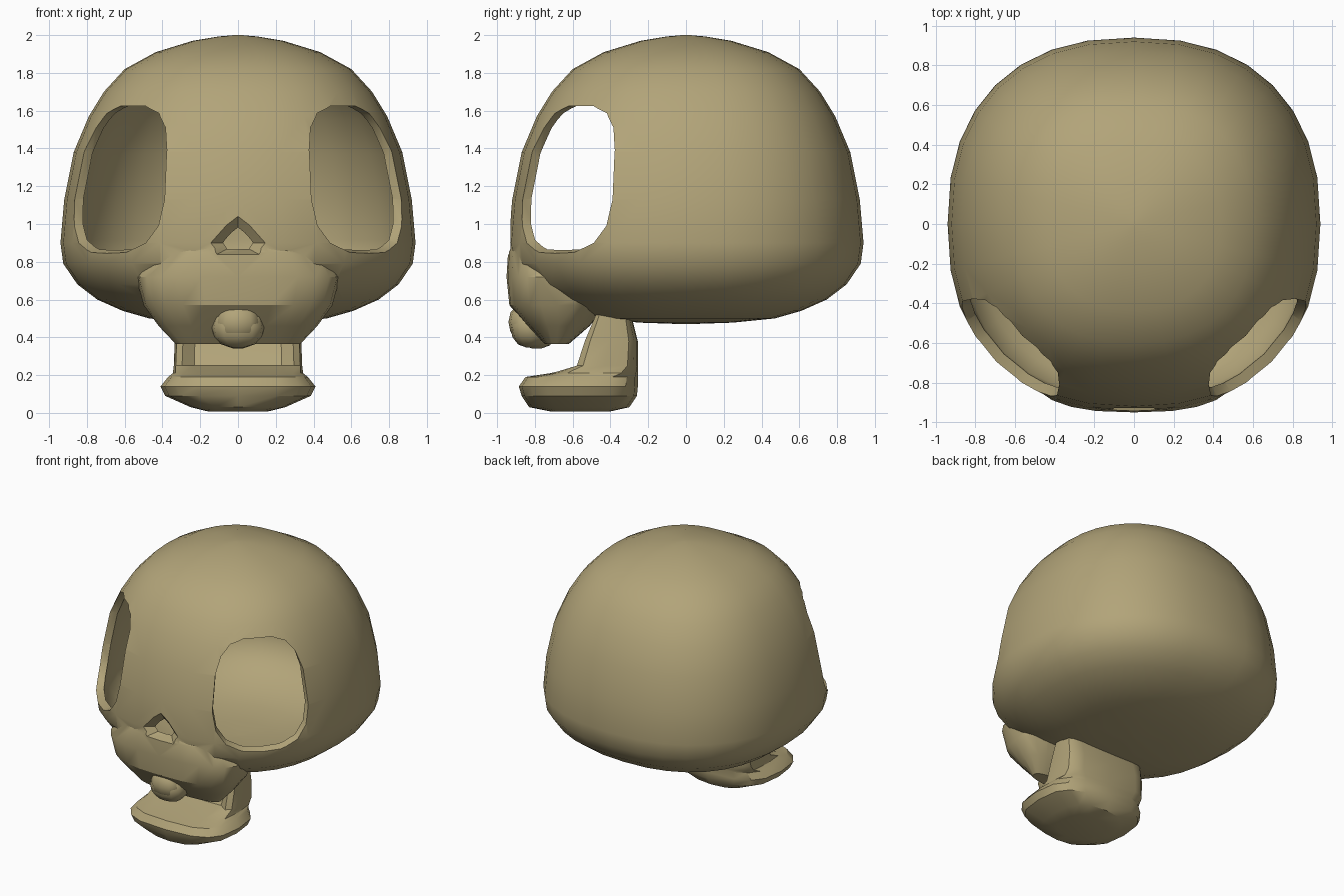
import bpy, math

if "Cube" in bpy.data.objects:
    bpy.data.objects.remove(bpy.data.objects["Cube"])

bone = bpy.data.materials.new("bone tan")
bone.diffuse_color = (0.445, 0.371, 0.191, 1)
bone.use_nodes = True
bone.node_tree.nodes["Principled BSDF"].inputs["Base Color"].default_value = bone.diffuse_color


def power(c, n):
    return math.copysign(abs(c) ** (2 / n), c)


def make(name, rings):
    """Skin a list of equally long closed rings into a capped solid."""
    n = len(rings[0])
    verts = [p for r in rings for p in r]
    faces = [(i * n + j, i * n + (j + 1) % n, (i + 1) * n + (j + 1) % n, (i + 1) * n + j)
             for i in range(len(rings) - 1) for j in range(n)]
    faces += [tuple(range(n))[::-1], tuple(range((len(rings) - 1) * n, len(rings) * n))]
    me = bpy.data.meshes.new(name)
    me.from_pydata(verts, [], faces)
    ob = bpy.data.objects.new(name, me)
    bpy.context.collection.objects.link(ob)
    me.materials.append(bone)
    # consistent outward normals
    bpy.ops.object.select_all(action='DESELECT')
    ob.select_set(True)
    bpy.context.view_layer.objects.active = ob
    bpy.ops.object.mode_set(mode='EDIT')
    bpy.ops.mesh.select_all(action='SELECT')
    bpy.ops.mesh.normals_make_consistent(inside=False)
    bpy.ops.object.mode_set(mode='OBJECT')
    return ob


def ring(z, w, yf, yb, n, sides, notch=0):
    """Superellipse ring; notch pushes its front middle backwards."""
    pts = []
    for k in range(sides):
        a = 2 * math.pi * k / sides
        x = w * power(math.cos(a), n)
        y = (yf + yb) / 2 + (yb - yf) / 2 * power(math.sin(a), n)
        if math.sin(a) < 0 and abs(x) < 0.72 * w:
            y += notch
        pts.append((x, y, z))
    return pts


def boolean(ob, other, op):
    bpy.context.view_layer.objects.active = ob
    m = ob.modifiers.new("cut", 'BOOLEAN')
    m.operation, m.object, m.solver = op, other, 'EXACT'
    bpy.ops.object.modifier_apply(modifier=m.name)
    bpy.data.objects.remove(other)


def smooth(ob, angle):
    bpy.ops.object.select_all(action='DESELECT')
    ob.select_set(True)
    bpy.context.view_layer.objects.active = ob
    bpy.ops.object.shade_smooth_by_angle(angle=math.radians(angle))


# cranium: height and half width of each ring
profile = [(.47, .02), (.478, .25), (.5, .47), (.54, .61), (.6, .745), (.68, .85),
           (.79, .925), (.9, .94), (1.13, .92), (1.38, .87), (1.57, .79), (1.7, .71),
           (1.82, .6), (1.91, .435), (1.97, .24), (1.993, .1), (2.0, .02)]


def dome(name, f):
    return make(name, [ring(1.2 + (z - 1.2) * f, w * f, -w * f, w * f, 2.35, 32)
                       for z, w in profile])


skull = dome("skull", 1)

# upper jaw bulge under the face
muzzle = make("upper_jaw", [ring(z, w, yf, yb, 2.6, 24) for z, w, yf, yb in [
    (.365, .33, -.75, -.62), (.46, .42, -.84, -.51), (.57, .5, -.935, -.42),
    (.72, .54, -.95, -.42), (.85, .45, -.942, -.45), (1.02, .25, -.87, -.5)]])
boolean(skull, muzzle, 'UNION')

# hollow inside
boolean(skull, dome("hollow", .945), 'DIFFERENCE')

# eye sockets: flared rounded cutters pointing out diagonally
for side in (-1, 1):
    rings = []
    for s in (.3, .8, 1.4):
        f = 1 + .8 * (max(s, .8) - .86)
        pts = []
        for k in range(16):
            a = 2 * math.pi * (k + .5) / 16
            v = power(math.sin(a), 3)
            u = .325 * f * power(math.cos(a), 3) * (1 - .08 * v)
            pts.append((side * (s + u) * .7071, (u - s) * .7071, 1.262 + .385 * f * v))
        rings.append(pts)
    boolean(skull, make("eye_cutter", rings), 'DIFFERENCE')

# nose opening, narrowing inwards
nose = [(-.15, .9), (-.11, .84), (.11, .84), (.15, .9), (.065, 1.0), (0, 1.05), (-.065, 1.0)]
rings = [[(x * f, y, .9 + (z - .9) * f) for x, z in nose]
         for y, f in [(-1.0, 1.25), (-.935, 1), (-.88, .52), (-.75, .5)]]
boolean(skull, make("nose_cutter", rings), 'DIFFERENCE')
smooth(skull, 32)

# three rounded upper teeth
for i, (x, y, z, rx, rz) in enumerate([(-.295, -.83, .48, .12, .105),
                                       (.02, -.82, .455, .14, .11),
                                       (.29, -.79, .45, .115, .11)]):
    rows = []
    for k in range(7):
        t = -math.pi / 2 + math.pi * (k + .12) / 6.24
        c = max(math.cos(t), .12) ** .75
        rows.append(ring(z + rz * math.sin(t), rx * c, y - .11 * c, y + .11 * c, 2.5, 12))
    smooth(make(f"tooth_{i + 1}", rows), 40)

# lower jaw: chin plate rising into a notched column
jaw = make("lower_jaw", [ring(z, w, yf, yb, n, 16, notch) for z, w, yf, yb, n, notch in [
    (.008, .16, -.72, -.4, 2.6, 0), (.03, .25, -.83, -.3, 2.6, 0),
    (.09, .385, -.87, -.26, 3, 0), (.14, .41, -.885, -.255, 3, 0),
    (.19, .37, -.85, -.255, 3.2, 0), (.21, .345, -.72, -.255, 4, 0),
    (.25, .34, -.6, -.255, 5, .06), (.38, .335, -.555, -.255, 5, .09),
    (.52, .33, -.49, -.29, 5, .05)]])
smooth(jaw, 32)
